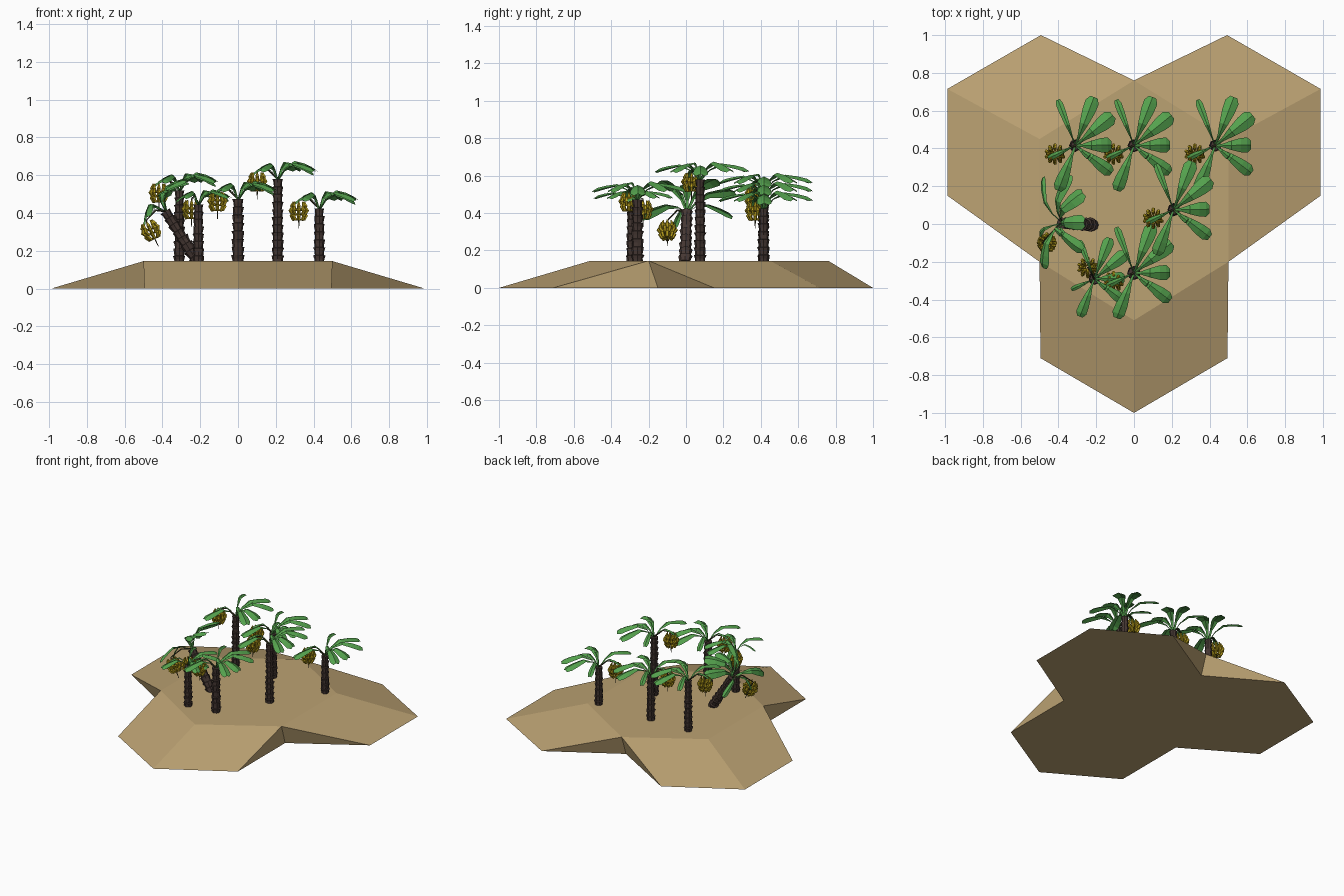
import bpy, bmesh, math, random
from mathutils import Vector, Matrix

if "Cube" in bpy.data.objects:
    bpy.data.objects.remove(bpy.data.objects["Cube"])
random.seed(4)

def material(name, rgb):
    m = bpy.data.materials.new(name)
    m.diffuse_color = (*rgb, 1)
    m.use_nodes = True
    m.node_tree.nodes["Principled BSDF"].inputs["Base Color"].default_value = m.diffuse_color
    return m

SAND = material("sand", (0.50, 0.36, 0.17))
BARK = material("dark bark", (0.062, 0.040, 0.034))
LEAF = material("leaf green", (0.09, 0.36, 0.075))
FRUIT = material("banana yellow", (0.50, 0.36, 0.012))
STALK = material("stalk brown", (0.05, 0.045, 0.02))

def finish(bm, name, mat, matrix=None, normals=True):
    if matrix:
        bm.transform(matrix)
    if normals:
        bmesh.ops.recalc_face_normals(bm, faces=bm.faces)
    me = bpy.data.meshes.new(name)
    bm.to_mesh(me)
    bm.free()
    me.materials.append(mat)
    ob = bpy.data.objects.new(name, me)
    bpy.context.collection.objects.link(ob)
    return ob

def tube(bm, path, radii, sides, jitter=0.0):
    """Loft a flat-sided tube along a path of points."""
    rings = []
    for i, p in enumerate(path):
        d = (path[min(i + 1, len(path) - 1)] - path[max(i - 1, 0)]).normalized()
        u = d.orthogonal().normalized() if abs(d.z) < 0.5 else \
            d.cross(Vector((0, 1, 0))).normalized()
        v = d.cross(u)
        ring = []
        for k in range(sides):
            a = 2 * math.pi * k / sides
            r = radii[i] * (1 + random.uniform(-jitter, jitter))
            ring.append(bm.verts.new(p + (u * math.cos(a) + v * math.sin(a)) * r))
        rings.append(ring)
    for a, b in zip(rings, rings[1:]):
        for k in range(sides):
            n = (k + 1) % sides
            bm.faces.new((a[k], a[n], b[n], b[k]))
    bm.faces.new(rings[0][::-1])
    bm.faces.new(rings[-1])

# Island: flat hexagonal plateau with three sloping lobes and three notches
H = 0.145
def island():
    bm = bmesh.new()
    V = lambda x, y, z: bm.verts.new((x, y, z))
    # each lobe: plateau corner, then three shore corners, counter-clockwise
    lobes = [[V(0, -.51, H), V(-.495, -.71, 0), V(0, -1, 0), V(.495, -.71, 0)],
             [V(.5, .45, H), V(.988, .15, 0), V(.988, .715, 0), V(.493, 1, 0)],
             [V(-.5, .45, H), V(-.493, 1, 0), V(-.988, .715, 0), V(-.988, .15, 0)]]
    notches = [(V(.5, -.2, H), V(.495, -.15, 0)),      # after front lobe
               (V(0, .76, H), V(0, .71, 0)),
               (V(-.5, -.2, H), V(-.495, -.15, 0))]
    top, bottom = [], []
    for i, (c, a, tip, b) in enumerate(lobes):
        (pt, pb), (nt, nb) = notches[i - 1], notches[i]
        bm.faces.new((pt, a, tip, c))
        bm.faces.new((c, tip, b, nt))
        bm.faces.new((pt, pb, a))
        bm.faces.new((nt, b, nb))
        top += [c, nt]
        bottom += [a, tip, b, nb]
    bm.faces.new(top)
    bm.faces.new(bottom[::-1])
    finish(bm, "island", SAND)
island()

# Ringed trunk: overlapping bark collars that flare upward
def trunk(name, base, top, r):
    bm = bmesh.new()
    n = max(5, round((top - base).length / 0.04))
    path, radii = [], []
    for i in range(n):
        f = 1.12 - 0.22 * i / n
        for t, k in ((0.02, 0.86), (0.55, 0.95), (0.97, 1.1)):
            path.append(base.lerp(top, (i + t) / n))
            radii.append(r * f * k)
    tube(bm, path, radii, 8, 0.09)
    finish(bm, name, BARK)

# Fronds: angle (deg), length, half width, rise of the middle, tip height
FRONDS = [(111, .26, .019, .085, .055), (69, .275, .037, .085, .06),
          (39, .255, .042, .095, .06), (1, .19, .040, .075, .04),
          (-37, .24, .034, .085, .055), (249, .255, .034, .08, .055),
          (205, .16, .016, .065, .025), (320, .10, .016, .09, .08)]

def crown(name, matrix):
    bm = bmesh.new()
    for ang, length, hw, rise, tip in FRONDS:
        a = math.radians(ang)
        d = Vector((math.cos(a), math.sin(a), 0))
        s = Vector((-d.y, d.x, 0))
        rows = []
        # t along the frond, height, relative width
        for t, z, w in ((.0, -.01, .15), (.2, rise * .6, .22), (.45, rise, .62),
                        (.72, (rise * 1.6 + tip) / 2.6, .95), (.9, tip + .004, 1.0),
                        (1.0, tip - .012, .55)):
            mid = d * (length * t) + Vector((0, 0, z))
            drop = Vector((0, 0, -hw * w * .45))
            rows.append([bm.verts.new(mid + s * (hw * w) + drop), bm.verts.new(mid),
                         bm.verts.new(mid - s * (hw * w) + drop)])
        for p, q in zip(rows, rows[1:]):
            for k in (0, 1):
                bm.faces.new((p[k], p[k + 1], q[k + 1], q[k]))
    # all frond faces look upward
    bm.normal_update()
    for f in bm.faces:
        if f.normal.z < 0:
            f.normal_flip()
    finish(bm, name, LEAF, matrix, normals=False)

# Bunch: three tiers of curved fruit around a hanging stalk
def bunch(name, pos, crown_pos, tilt, scale):
    m = Matrix.Translation(pos) @ Matrix.Rotation(tilt, 4, 'Y') @ Matrix.Scale(scale, 4)
    bm = bmesh.new()
    for tier, (z, r, n) in enumerate(((-.022, .036, 8), (.006, .044, 10), (.03, .034, 8))):
        for k in range(n):
            a = 2 * math.pi * (k + tier * .5) / n
            d = Vector((math.cos(a), math.sin(a), 0))
            path = [d * (r * q) + Vector((0, 0, z + h))
                    for q, h in ((.25, -.022), (.8, -.019), (1.08, .0), (.85, .022))]
            tube(bm, path, [.004, .0095, .0105, .004], 5)
    finish(bm, name, FRUIT, m)
    bm = bmesh.new()
    low, high = m @ Vector((0, 0, -.09)), m @ Vector((0, 0, .06))
    arch = crown_pos.lerp(high, .5) + Vector((0, 0, .03))
    tube(bm, [low, low.lerp(high, .25), high, arch, crown_pos],
         [.002, .0035, .004, .005, .007], 5)
    finish(bm, name + "_stalk", STALK)

# Trees: base x, y; top x, y, z; radius; crown scale; crown lean; bunch offset
STD = (-.108, -.045, -.018)
TREES = [(-.31, .415, -.31, .415, .52, .026, 1, 0, STD),
         (0, .415, 0, .415, .475, .027, 1, 0, STD),
         (.43, .415, .43, .415, .425, .026, 1, 0, STD),
         (.21, .075, .21, .075, .58, .027, 1, 0, STD),
         (-.21, -.29, -.21, -.29, .445, .026, .84, 0, (-.035, .06, -.03)),
         (0, -.26, 0, -.26, .475, .029, 1, 0, STD),
         (-.21, -.005, -.385, .005, .41, .03, 1, -.75, (-.075, -.105, -.105))]

for i, (bx, by, tx, ty, tz, r, sc, lean, off) in enumerate(TREES, 1):
    top = Vector((tx, ty, tz))
    trunk(f"trunk_{i}", Vector((bx, by, H - .01)), top, r)
    crown(f"crown_{i}", Matrix.Translation(top) @ Matrix.Rotation(lean, 4, 'Y')
          @ Matrix.Scale(sc, 4))
    bunch(f"banana_bunch_{i}", top + Vector(off), top, lean * .6, 1.0)
